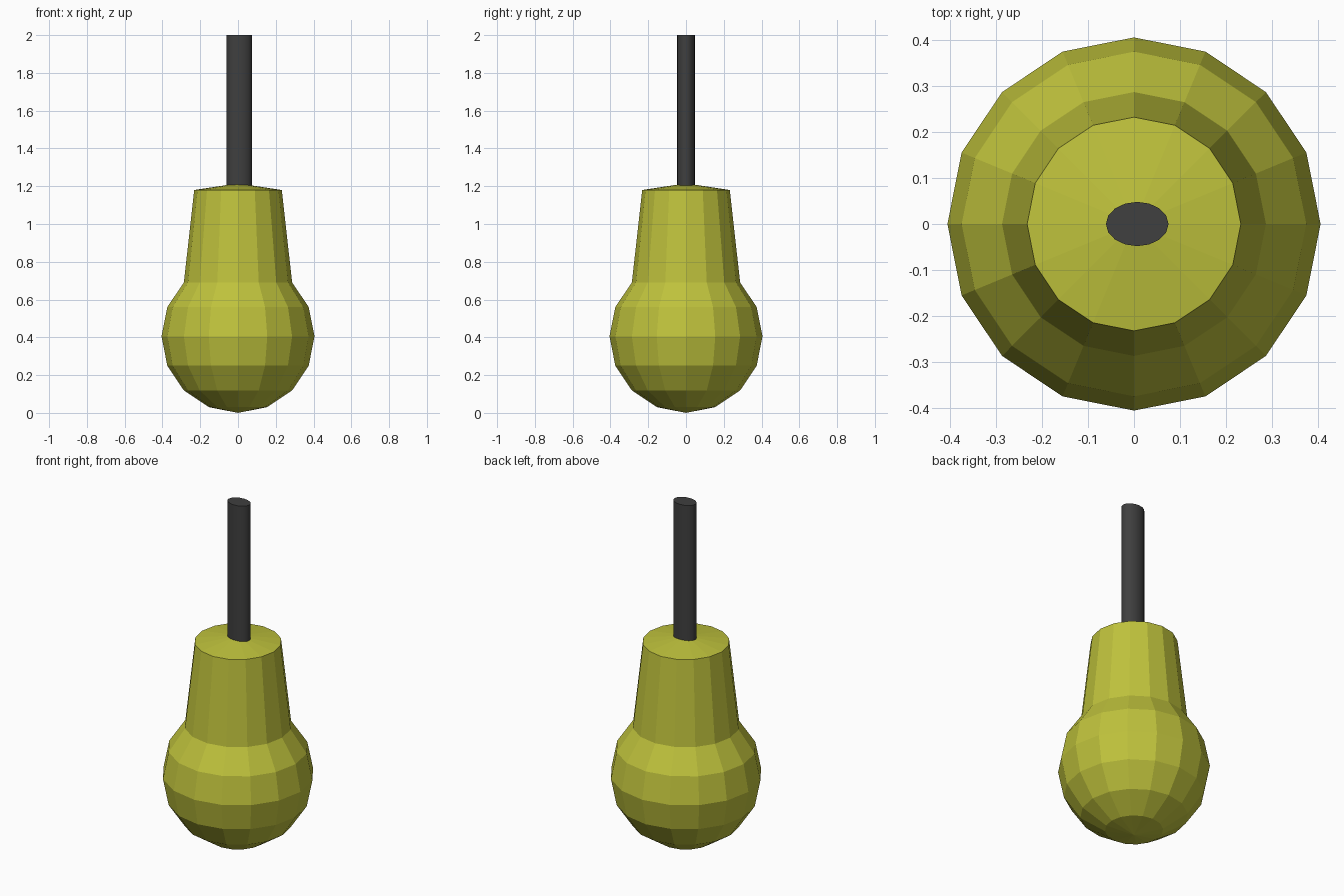
import bpy, bmesh, math

if "Cube" in bpy.data.objects:
    bpy.data.objects.remove(bpy.data.objects["Cube"])


def material(name, colour):
    mat = bpy.data.materials.new(name)
    mat.diffuse_color = (*colour, 1)
    mat.use_nodes = True
    mat.node_tree.nodes["Principled BSDF"].inputs["Base Color"].default_value = mat.diffuse_color
    return mat


def lathe(name, profile, sides, mat, scale=(1, 1), offset_x=0):
    """Turn a bottom-to-top (radius, z) profile around z; radius 0 makes a pole."""
    bm = bmesh.new()
    rings = []
    for r, z in profile:
        count = sides if r > 0 else 1
        rings.append([bm.verts.new((
            offset_x + r * scale[0] * math.cos(2 * math.pi * i / sides),
            r * scale[1] * math.sin(2 * math.pi * i / sides), z))
            for i in range(count)])
    for a, b in zip(rings, rings[1:]):
        for i in range(sides):
            j = (i + 1) % sides
            quad = [a[i % len(a)], a[j % len(a)], b[j % len(b)], b[i % len(b)]]
            bm.faces.new(list(dict.fromkeys(quad)))
    # Flat caps on open ends
    if len(rings[0]) > 1:
        bm.faces.new(rings[0][::-1])
    if len(rings[-1]) > 1:
        bm.faces.new(rings[-1])
    bmesh.ops.recalc_face_normals(bm, faces=bm.faces)
    mesh = bpy.data.meshes.new(name)
    bm.to_mesh(mesh)
    bm.free()
    mesh.materials.append(mat)
    obj = bpy.data.objects.new(name, mesh)
    bpy.context.collection.objects.link(obj)
    return obj


olive = material("olive_yellow", (0.52, 0.54, 0.045))
dark = material("dark_grey", (0.05, 0.05, 0.05))

# Bulb: faceted sphere whose upper part runs into a tapered neck and low cone
R = 0.405
profile = [(0, 0)]
for k in range(1, 7):
    a = math.pi * k / 8
    profile.append((R * math.sin(a), R - R * math.cos(a)))
profile += [(0.232, 1.18), (0, 1.215)]
lathe("bulb_body", profile, 16, olive)

# Cord: slightly off-centre oval rod
cord = lathe("cord", [(1, 1.205), (1, 2.0)], 16, dark, (0.068, 0.048), 0.007)
bpy.context.view_layer.objects.active = cord
cord.select_set(True)
bpy.ops.object.shade_smooth_by_angle(angle=math.radians(50))
